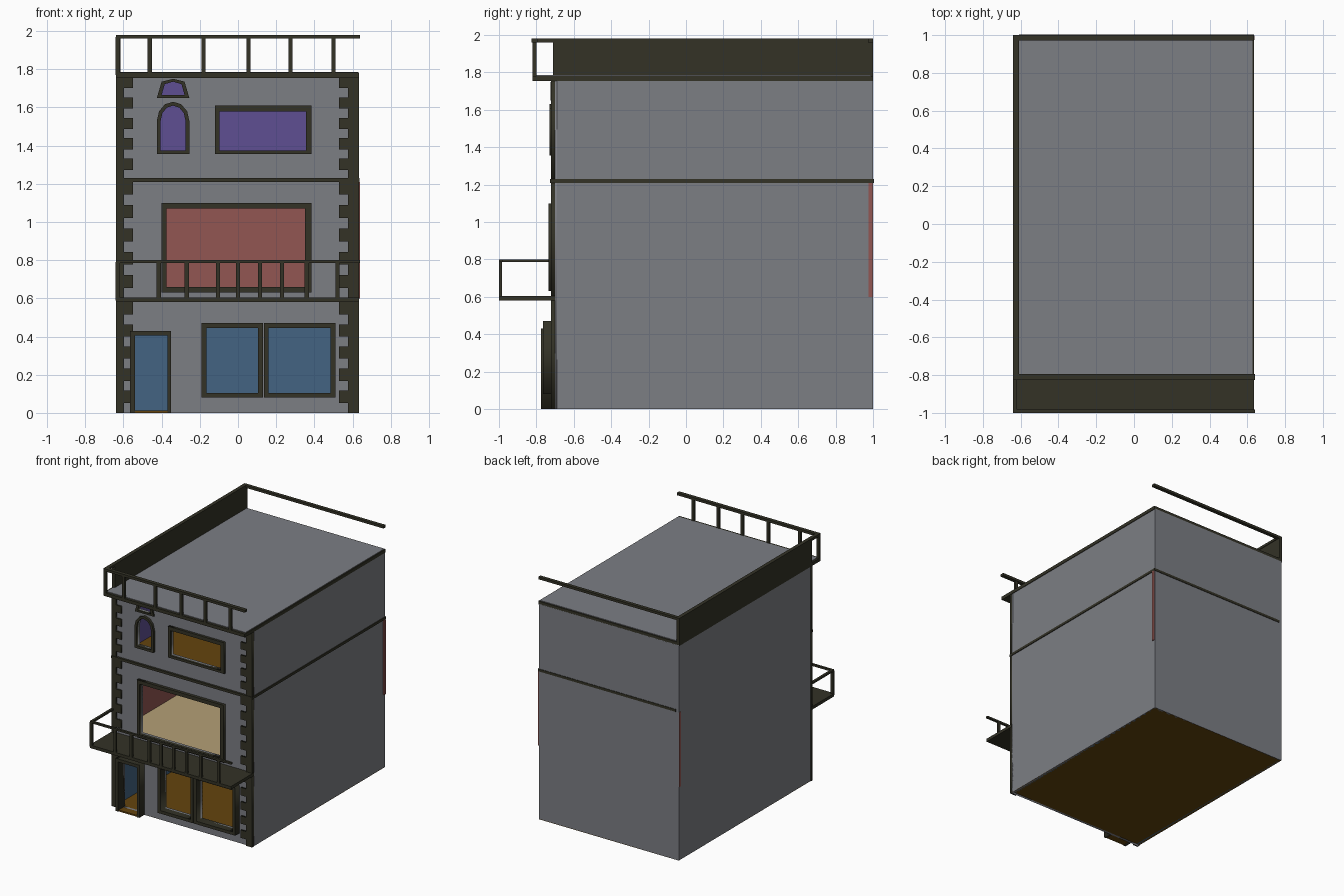
import bpy, math

if "Cube" in bpy.data.objects:
    bpy.data.objects.remove(bpy.data.objects["Cube"])


def mat(name, r, g, b):
    """Material from a display colour, converted to linear."""
    m = bpy.data.materials.new(name)
    m.diffuse_color = [*(((c / 255 + 0.055) / 1.055) ** 2.4 for c in (r, g, b)), 1]
    m.use_nodes = True
    m.node_tree.nodes["Principled BSDF"].inputs["Base Color"].default_value = m.diffuse_color
    return m


GRAY = mat("wall gray", 124, 126, 132)
DARK = mat("dark trim", 51, 50, 38)
BLUE = mat("blue room", 67, 99, 130)
RED = mat("red room", 146, 86, 82)
PURPLE = mat("purple room", 94, 79, 146)
OCHRE = mat("ochre floor", 100, 68, 14)
TAN = mat("tan floor", 180, 160, 118)


def add(name, mesh, material):
    ob = bpy.data.objects.new(name, mesh)
    mesh.materials.clear()
    mesh.materials.append(material)
    bpy.context.collection.objects.link(ob)
    return ob


def box(name, x, y, z, material):
    """Axis-aligned box from three (min, max) ranges."""
    v = [(a, b, c) for a in x for b in y for c in z]
    f = [(0, 1, 3, 2), (4, 6, 7, 5), (0, 4, 5, 1), (2, 3, 7, 6), (0, 2, 6, 4), (1, 5, 7, 3)]
    me = bpy.data.meshes.new(name)
    me.from_pydata(v, [], f)
    return add(name, me, material)


def plate(name, loops, y0, y1, material):
    """Upright plate in the xz plane; loops after the first are holes."""
    cu = bpy.data.curves.new(name, 'CURVE')
    cu.dimensions, cu.fill_mode, cu.extrude = '2D', 'BOTH', (y1 - y0) / 2
    for pts in loops:
        s = cu.splines.new('POLY')
        s.points.add(len(pts) - 1)
        for p, (x, z) in zip(s.points, pts):
            p.co = (x, z, 0, 1)
        s.use_cyclic_u = True
    tmp = bpy.data.objects.new("tmp", cu)
    bpy.context.collection.objects.link(tmp)
    dg = bpy.context.evaluated_depsgraph_get()
    me = bpy.data.meshes.new_from_object(tmp.evaluated_get(dg))
    bpy.data.objects.remove(tmp)
    ob = add(name, me, material)
    ob.rotation_euler.x = math.pi / 2
    ob.location.y = (y0 + y1) / 2
    return ob


def rect(x0, x1, z0, z1):
    return [(x0, z0), (x1, z0), (x1, z1), (x0, z1)]


def arch(x0, x1, z0, zs, z1):
    """Rectangle topped by a low-poly arch that springs at zs."""
    c, r = (x0 + x1) / 2, (x1 - x0) / 2
    top = [(c + r * math.cos(a * math.pi / 6), zs + (z1 - zs) * math.sin(a * math.pi / 6))
           for a in range(7)]
    return [(x0, z0), (x1, z0)] + top


# Openings: name, outer outline, inner outline, front of frame
windows = [
    ("shop_window_left", rect(-.19, .13, .08, .47), rect(-.165, .105, .105, .445), -.765),
    ("shop_window_right", rect(.135, .51, .08, .47), rect(.16, .485, .105, .445), -.765),
    ("balcony_window", rect(-.40, .385, .63, 1.10), rect(-.375, .35, .66, 1.07), -.735),
    ("upper_window", rect(-.12, .385, 1.355, 1.61), rect(-.098, .355, 1.375, 1.58), -.73),
    ("arched_window", arch(-.425, -.255, 1.355, 1.53, 1.63),
     arch(-.405, -.275, 1.375, 1.53, 1.61), -.73),
    ("fan_window", [(-.425, 1.65), (-.255, 1.65), (-.28, 1.735), (-.34, 1.75), (-.40, 1.735)],
     [(-.40, 1.665), (-.28, 1.665), (-.296, 1.722), (-.34, 1.735), (-.384, 1.722)], -.725),
]
door_hole = rect(-.54, -.37, .012, .405)

# Outer walls
plate("front_wall", [rect(-.632, .63, 0, 1.76), door_hole] + [w[2] for w in windows],
      -.71, -.69, GRAY)
box("back_wall", (-.632, .63), (.985, 1), (0, 1.76), GRAY)
box("left_wall", (-.635, -.62), (-.71, 1), (0, 1.76), GRAY)
box("right_wall", (.615, .63), (-.71, 1), (0, 1.76), GRAY)

# Window and door frames
for name, outer, inner, y in windows:
    plate(name + "_frame", [outer, inner], y, -.69, DARK)
plate("door_frame", [[(-.565, 0), (-.54, 0), (-.54, .405), (-.37, .405), (-.37, 0),
                      (-.35, 0), (-.35, .43), (-.565, .43)]], -.775, -.69, DARK)

# Rooms: coloured wall linings and floors
for name, z0, z1, wall, floor in [("ground", 0, .6, BLUE, OCHRE), ("first", .6, 1.21, RED, TAN),
                                  ("second", 1.21, 1.755, PURPLE, OCHRE)]:
    box(name + "_floor", (-.628, .626), (-.705, .99), (z0, z0 + .01), floor)
    w = .638 if wall is RED else .615
    box(name + "_back_lining", (-w, w), (.975, .997), (z0, z1), wall)
    for side, s in (("left", -1), ("right", 1)):
        x = sorted((s * .605, s * .618))
        box(f"{name}_{side}_lining", x, (-.69, .98), (z0, z1), wall)
box("door_sill", (-.54, -.37), (-.77, -.69), (0, .012), OCHRE)
box("base", (-.635, .63), (-.71, 1), (-.0, .004), OCHRE)

# Corner quoins: a strip with five teeth per storey
for side, xo, xi, xt in (("left", -.64, -.597, -.55), ("right", .633, .577, .53)):
    for storey, z0, z1 in (("ground", 0, .58), ("first", .6, 1.21), ("second", 1.225, 1.76)):
        pts, step = [(xo, z1), (xo, z0)], (z1 - z0) / 5
        for i in range(5):
            z = z0 + i * step
            pts += [(xi, z), (xi, z + step * .45), (xt, z + step * .45), (xt, z + step)]
            if i < 4:
                pts.append((xi, z + step))
        plate(f"{side}_quoin_{storey}", [pts], -.722, -.70, DARK)

# String course on the front, right and back
box("front_band", (-.64, .635), (-.727, -.70), (1.21, 1.23), DARK)
box("right_band", (.62, .636), (-.72, 1), (1.21, 1.23), DARK)
box("back_band", (-.61, .636), (.99, 1.004), (1.21, 1.23), DARK)

# Roof slab, parapet and rails
box("roof_edge", (-.64, .635), (-.82, 1), (1.755, 1.782), DARK)
box("roof_top", (-.625, .628), (-.80, .99), (1.78, 1.786), GRAY)
box("left_parapet", (-.64, -.615), (-.71, 1), (1.755, 1.975), DARK)
box("left_roof_rail", (-.64, -.61), (-.82, 1), (1.96, 1.98), DARK)
box("back_roof_rail", (-.64, .635), (.972, 1), (1.96, 1.98), DARK)
box("front_roof_rail", (-.64, .64), (-.825, -.795), (1.96, 1.98), DARK)
for i, x in enumerate((-.63, -.462, -.18, .055, .275, .50)):
    box(f"roof_baluster_{i}", (x - .011, x + .011), (-.82, -.80), (1.77, 1.97), DARK)

# Balcony slab, rails and balusters
box("balcony_slab", (-.64, .635), (-1, -.70), (.58, .605), DARK)
box("balcony_front_rail", (-.64, .64), (-1, -.982), (.785, .80), DARK)
box("balcony_left_rail", (-.64, -.62), (-1, -.70), (.785, .80), DARK)
for i, x in enumerate((-.63, -.415, -.268, -.105, 0, .115, .23, .36, .522)):
    box(f"balcony_baluster_{i}", (x - .011, x + .011), (-1, -.984), (.59, .79), DARK)
